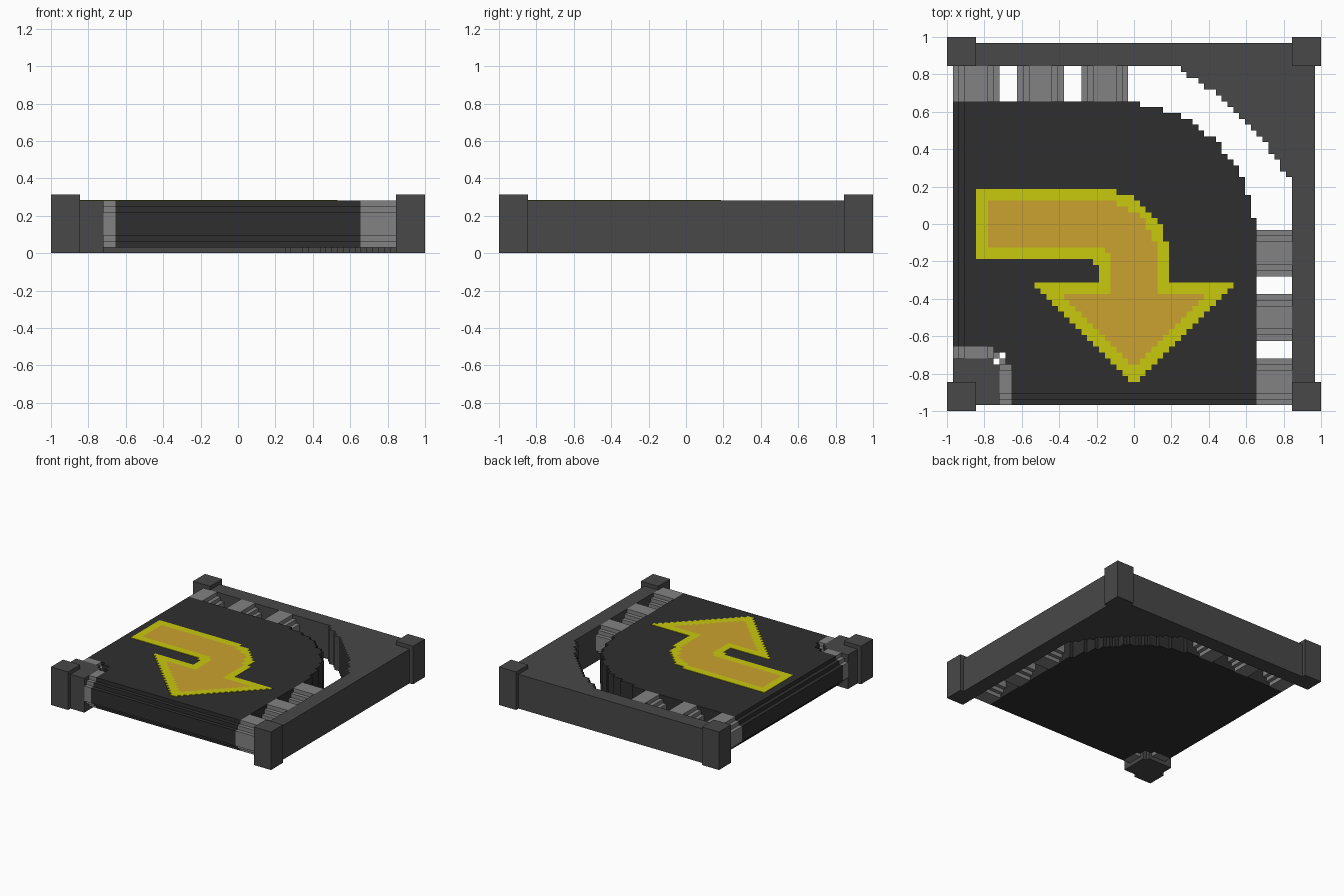
import bpy, bmesh, math

if "Cube" in bpy.data.objects:
    bpy.data.objects.remove(bpy.data.objects["Cube"], do_unlink=True)

U = 1 / 32  # one block of the stepped style


def linear(c):
    c /= 255
    return c / 12.92 if c <= 0.04045 else ((c + 0.055) / 1.055) ** 2.4


def material(name, r, g, b):
    m = bpy.data.materials.new(name)
    col = (linear(r), linear(g), linear(b), 1)
    m.diffuse_color = col
    m.use_nodes = True
    bsdf = next(n for n in m.node_tree.nodes if n.type == 'BSDF_PRINCIPLED')
    bsdf.inputs["Base Color"].default_value = col
    return m


FRAME = material("frame grey", 72, 72, 72)
BELT = material("belt charcoal", 47, 47, 47)
ROLLER = material("roller grey", 130, 130, 130)
YELLOW = material("outline yellow", 200, 200, 14)
ORANGE = material("arrow ochre", 202, 162, 46)


def finish(name, bm, mats):
    me = bpy.data.meshes.new(name)
    bm.to_mesh(me)
    bm.free()
    for m in mats:
        me.materials.append(m)
    ob = bpy.data.objects.new(name, me)
    bpy.context.collection.objects.link(ob)
    return ob


def box(name, x0, x1, y0, y1, z0, z1, mat):
    bm = bmesh.new()
    bmesh.ops.create_cube(bm, size=1)
    for v in bm.verts:
        v.co = ((x0 + x1) / 2 + v.co.x * (x1 - x0),
                (y0 + y1) / 2 + v.co.y * (y1 - y0),
                (z0 + z1) / 2 + v.co.z * (z1 - z0))
        v.co *= U
    return finish(name, bm, [mat])


def stepped(name, rule, layers, mats, z_base=0.0, dz=U):
    """Outer skin of all blocks whose centre passes rule(x, y, layer)."""
    cells = {}
    for k in layers:
        for i in range(-32, 32):
            for j in range(-32, 32):
                m = rule(i + 0.5, j + 0.5, k)
                if m is not None:
                    cells[i, j, k] = m
    bm = bmesh.new()
    verts = {}

    def vert(p):
        if p not in verts:
            verts[p] = bm.verts.new((p[0] * U, p[1] * U, z_base + p[2] * dz))
        return verts[p]

    for c, m in cells.items():
        for axis in range(3):
            a, b = (axis + 1) % 3, (axis + 2) % 3
            for side in (0, 1):
                n = list(c)
                n[axis] += 2 * side - 1
                if tuple(n) in cells:
                    continue
                ring = []
                for da, db in ((0, 0), (1, 0), (1, 1), (0, 1)):
                    p = list(c)
                    p[axis] += side
                    p[a] += da
                    p[b] += db
                    ring.append(vert(tuple(p)))
                f = bm.faces.new(ring if side else ring[::-1])
                f.material_index = m
    bmesh.ops.dissolve_limit(bm, angle_limit=0.01, verts=bm.verts[:],
                             edges=bm.edges[:], delimit={'MATERIAL'})
    return finish(name, bm, mats)


# Corner posts
for sx, sy, label in ((1, 1, "back_left"), (-1, 1, "back_right"),
                      (1, -1, "front_left"), (-1, -1, "front_right")):
    xs, ys = sorted((27 * sx, 32 * sx)), sorted((27 * sy, 32 * sy))
    box("post_" + label, *xs, *ys, 0, 10, FRAME)


# Outer frame: two walls joined by a corner with a stepped curve
def frame_rule(x, y, k):
    if max(x, y) > 31 or min(x, y) < -27 or (x > 27 and y > 27):
        return None
    wall = x > 27 or y > 27
    corner = min(x, y) > 0 and math.hypot(x + 20.8, y + 20.8) > 55.25
    return 0 if wall or corner else None


stepped("outer_frame", frame_rule, range(9), [FRAME])


# Small block at the inside of the turn
def inner_rule(x, y, k):
    if not (-31 < x < -23 and -31 < y < -23) or (x < -27 and y < -27):
        return None
    return None if min(x, y) > -24 else 0


stepped("inner_corner_block", inner_rule, range(9), [FRAME])


# Belt: curved outside edge, notch inside the turn, rounded open ends
def belt_rule(x, y, k):
    inset = {1: 2, 2: 1, 7: 1, 8: 2}.get(k, 0)
    if min(x, y) < -31 + inset or max(x, y) > 21:
        return None
    if min(x, y) > -2 and math.hypot(x + 2, y + 2) > 22.68:
        return None
    if max(x, y) < -21 and math.hypot(x + 31, y + 31) < 12.05:
        return None
    return 0


stepped("belt", belt_rule, range(1, 9), [BELT])

# Stepped round section of a roller, eight blocks across
quarter = [(2, 4), (2, 3), (3, 3), (3, 2), (4, 2)]
SECTION = (quarter + [(x, -z) for x, z in quarter[::-1]]
           + [(-x, -z) for x, z in quarter] + [(-x, z) for x, z in quarter[::-1]])


def roller(name, centre, start, end, along_x):
    bm = bmesh.new()
    ring = []
    for s, z in SECTION:
        p = (start, centre + s, z + 5) if along_x else (centre + s, start, z + 5)
        ring.append(bm.verts.new([c * U for c in p]))
    face = bm.faces.new(ring)
    out = bmesh.ops.extrude_face_region(bm, geom=[face])
    length = (end - start) * U
    move = (length, 0, 0) if along_x else (0, length, 0)
    bmesh.ops.translate(bm, vec=move,
                        verts=[g for g in out["geom"] if isinstance(g, bmesh.types.BMVert)])
    bmesh.ops.recalc_face_normals(bm, faces=bm.faces[:])
    finish(name, bm, [ROLLER])


for n, centre in enumerate((-27, -16, -5), 1):
    roller(f"back_roller_{n}", centre, 21, 27, False)
    roller(f"left_roller_{n}", centre, 21, 27, True)
roller("inner_roller_side", -27, -23, -21, False)
roller("inner_roller_front", -27, -23, -21, True)


# Turn arrow: the same shape twice, the smaller one coloured as the filling
def arrow_shape(x, y, half, tail, head, tip):
    if y < head:
        return abs(x) <= tip + y + 0.01
    if -half - 1 < x < -half and -half - 1 < y < -half:
        return True
    if min(x, y) > -6 and math.hypot(x + 6, y + 6) > 6 + half:
        return False
    across = tail < x < half and abs(y) < half
    down = abs(x) < half and y < half
    return across or down


def arrow_rule(x, y, k):
    if arrow_shape(x, y, 4, -25, -12, 24):
        return 1
    return 0 if arrow_shape(x, y, 6, -27, -10, 27) else None


stepped("turn_arrow", arrow_rule, range(1), [YELLOW, ORANGE], 9 * U - 0.001, 0.005)
